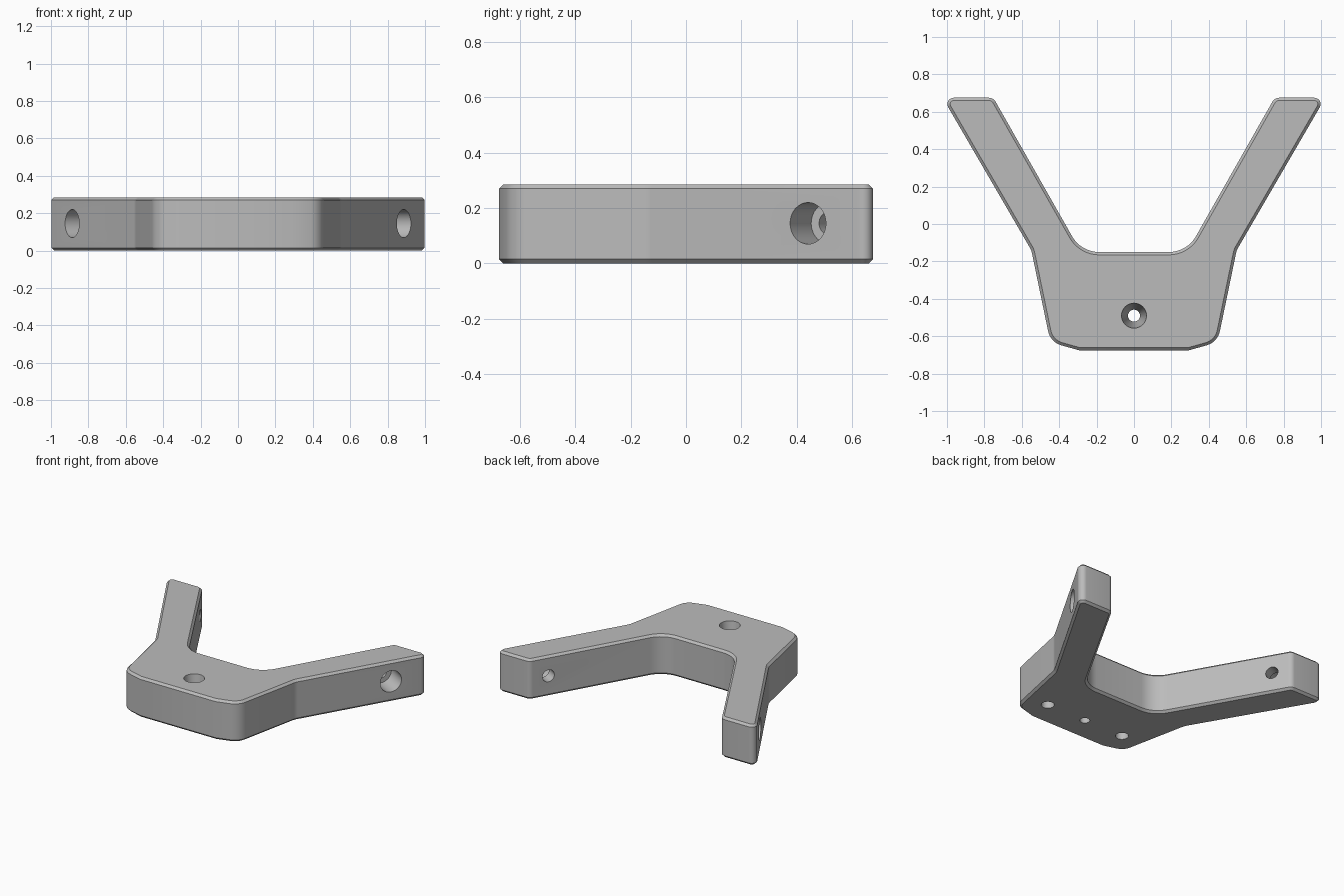
import bpy, bmesh, math
from mathutils import Vector

cube = bpy.data.objects.get("Cube")
if cube:
    bpy.data.objects.remove(cube, do_unlink=True)

HEIGHT = 0.285
CHAMFER = 0.015

grey = bpy.data.materials.new("plain_grey")
grey.use_nodes = True
grey.diffuse_color = (0.5, 0.5, 0.5, 1)
grey.node_tree.nodes["Principled BSDF"].inputs["Base Color"].default_value = (0.5, 0.5, 0.5, 1)


def fillet(corners, steps=8):
    """Round every (x, y, radius) corner of a closed outline."""
    out = []
    for i, (x, y, r) in enumerate(corners):
        p = Vector((x, y))
        if r == 0:
            out.append(p)
            continue
        a = (Vector(corners[i - 1][:2]) - p).normalized()
        b = (Vector(corners[(i + 1) % len(corners)][:2]) - p).normalized()
        half = a.angle(b) / 2
        centre = p + (a + b).normalized() * r / math.sin(half)
        start = p + a * r / math.tan(half) - centre
        end = p + b * r / math.tan(half) - centre
        sweep = start.angle(end)
        for k in range(steps + 1):
            t = k / steps
            out.append(centre + (start * math.sin((1 - t) * sweep)
                                 + end * math.sin(t * sweep)) / math.sin(sweep))
    return out


# Bracket body: one filleted Y outline, mirrored, extruded and chamfered
half = [(0.295, -0.675, 0), (0.447, -0.632, 0.1), (0.549, -0.14, 0.1),
        (1.023, 0.675, 0.034), (0.752, 0.675, 0.04), (0.283, -0.15, 0.165)]
outline = fillet(half + [(-x, y, r) for x, y, r in reversed(half)])

bm = bmesh.new()
base = bm.faces.new([bm.verts.new((p.x, p.y, 0)) for p in outline])
ext = bmesh.ops.extrude_face_region(bm, geom=[base])
for v in ext["geom"]:
    if isinstance(v, bmesh.types.BMVert):
        v.co.z = HEIGHT
bmesh.ops.recalc_face_normals(bm, faces=bm.faces[:])
rims = [e for e in bm.edges if abs(e.verts[0].co.z - e.verts[1].co.z) < 1e-5]
bmesh.ops.bevel(bm, geom=rims, offset=CHAMFER, segments=1, affect='EDGES')
mesh = bpy.data.meshes.new("bracket_body")
bm.to_mesh(mesh)
bm.free()
body = bpy.data.objects.new("bracket_body", mesh)
bpy.context.collection.objects.link(body)
mesh.materials.append(grey)


def drill(name, start, direction, depth, r1, r2=None):
    """Cut a round or tapered hole from start along direction."""
    d = Vector(direction).normalized()
    bpy.ops.mesh.primitive_cone_add(
        vertices=32, radius1=r1, radius2=r1 if r2 is None else r2, depth=depth,
        location=Vector(start) + d * depth / 2,
        rotation=d.to_track_quat('Z', 'Y').to_euler())
    cutter = bpy.context.object
    cutter.name = name
    cutter.hide_render = True
    cutter.data.materials.append(grey)
    cut = body.modifiers.new(name, 'BOOLEAN')
    cut.operation = 'DIFFERENCE'
    cut.solver = 'EXACT'
    cut.object = cutter
    bpy.context.view_layer.objects.active = body
    bpy.ops.object.modifier_apply(modifier=name)
    bpy.data.objects.remove(cutter, do_unlink=True)


# Tapered centre hole, through from top to bottom
drill("centre_hole", (0, -0.49, HEIGHT + 0.001), (0, 0, -1), HEIGHT + 0.002, 0.067, 0.032)

for side in (-1, 1):
    # Blind hole in the underside
    drill("underside_hole", (side * 0.31, -0.49, -0.02), (0, 0, 1), 0.17, 0.042)
    # Stepped bore across the arm: wide from outside, narrow to the inside
    inward = Vector((-side * 0.866, 0.5, 0))
    mouth = Vector((side * 0.893, 0.437, HEIGHT / 2 + 0.002))
    drill("arm_bore", mouth - inward * 0.05, inward, 0.21, 0.075)
    drill("arm_pin_hole", mouth, inward, 0.4, 0.042)

# Smooth the rounded walls, keep the chamfers crisp
bpy.ops.object.select_all(action='DESELECT')
body.select_set(True)
bpy.context.view_layer.objects.active = body
bpy.ops.object.shade_smooth_by_angle(angle=math.radians(30))
